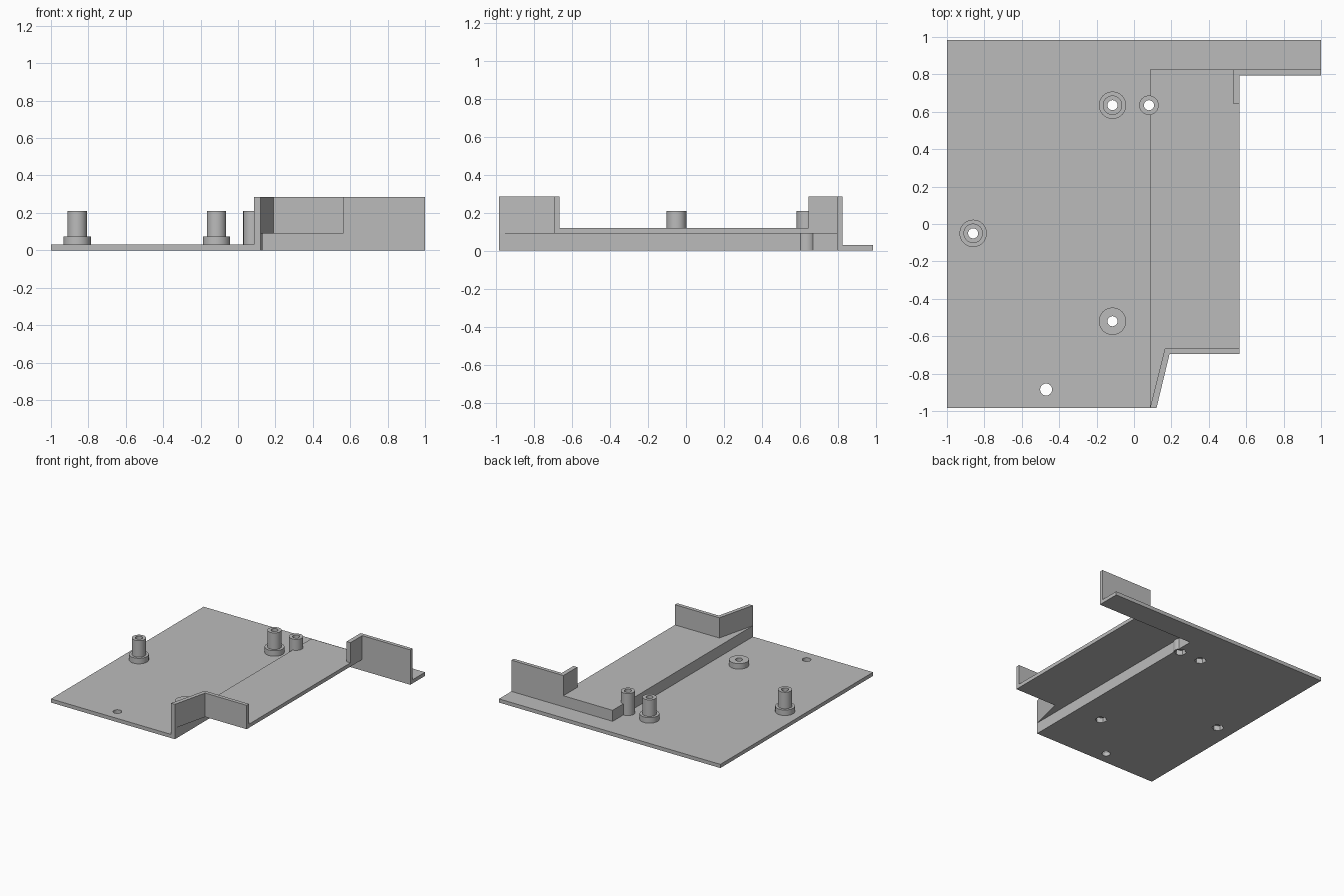
import bpy, bmesh
from math import radians

cube = bpy.data.objects.get("Cube")
if cube:
    bpy.data.objects.remove(cube, do_unlink=True)

grey = bpy.data.materials.new("plain grey")
grey.use_nodes = True
colour = (0.5, 0.5, 0.5, 1)
grey.diffuse_color = colour
grey.node_tree.nodes["Principled BSDF"].inputs["Base Color"].default_value = colour


def prism(name, outline, z0, z1):
    """Extrude a plan outline from z0 up to z1."""
    bm = bmesh.new()
    face = bm.faces.new([bm.verts.new((x, y, z0)) for x, y in outline])
    top = bmesh.ops.extrude_face_region(bm, geom=[face])
    verts = [v for v in top["geom"] if isinstance(v, bmesh.types.BMVert)]
    bmesh.ops.translate(bm, verts=verts, vec=(0, 0, z1 - z0))
    bmesh.ops.recalc_face_normals(bm, faces=bm.faces)
    mesh = bpy.data.meshes.new(name)
    bm.to_mesh(mesh)
    bm.free()
    mesh.materials.append(grey)
    obj = bpy.data.objects.new(name, mesh)
    bpy.context.collection.objects.link(obj)
    return obj


def cylinder(name, x, y, r, z0, z1, sides=40):
    bpy.ops.mesh.primitive_cylinder_add(vertices=sides, radius=r, depth=z1 - z0,
                                        location=(x, y, (z0 + z1) / 2))
    obj = bpy.context.object
    obj.name = name
    obj.data.materials.append(grey)
    return obj


FLOOR, UNDER, DECK, POST, RIM = 0.03, 0.09, 0.12, 0.21, 0.285
BACK, FRONT = 0.985, -0.985

# Base plate with the long back tongue
plate = prism("base_plate", [(-1, FRONT), (0.12, FRONT), (0.12, 0.795),
                             (1, 0.795), (1, BACK), (-1, BACK)], 0, FLOOR)
# Riser carrying the raised deck, with the lower back wall
riser = prism("riser_wall", [(0.085, FRONT), (0.12, FRONT), (0.12, 0.795),
                             (1, 0.795), (1, 0.825), (0.085, 0.825)], FLOOR, UNDER)
# Raised deck
deck = prism("raised_deck", [(0.085, FRONT), (0.12, FRONT), (0.19, -0.695),
                             (0.565, -0.695), (0.565, 0.795), (1, 0.795),
                             (1, 0.825), (0.085, 0.825)], UNDER, DECK)
# Tall walls on the deck
prism("front_wall", [(0.085, FRONT), (0.12, FRONT), (0.19, -0.695),
                     (0.565, -0.695), (0.565, -0.665), (0.165, -0.665)], DECK, RIM)
prism("back_wall", [(0.53, 0.645), (0.565, 0.645), (0.565, 0.795),
                    (1, 0.795), (1, 0.825), (0.53, 0.825)], DECK, RIM)

# Screw bosses: collar, post or both, at each mounting point
mounts = [("back", -0.115, 0.635, True, True), ("right", -0.86, -0.05, True, True),
          ("front", -0.115, -0.52, True, False), ("deck", 0.08, 0.635, False, True)]
round_parts, cutters = [], []
for name, x, y, collar, post in mounts:
    if collar:
        round_parts.append(cylinder(name + "_collar", x, y, 0.073, FLOOR, 0.075))
    if post:
        foot = 0.075 if collar else 0.0
        round_parts.append(cylinder(name + "_post", x, y, 0.052, foot, POST))
    cutters.append(cylinder("screw_hole", x, y, 0.027, -0.1, 0.4, 24))
    cutters.append(cylinder("nut_pocket", x, y, 0.045, -0.1, 0.04, 6))
cutters.append(cylinder("plain_hole", -0.47, -0.885, 0.032, -0.1, 0.4, 24))

# Drill the holes
drilled = [plate, riser, deck] + round_parts
for obj in drilled:
    for cutter in cutters:
        mod = obj.modifiers.new("hole", 'BOOLEAN')
        mod.operation = 'DIFFERENCE'
        mod.solver = 'EXACT'
        mod.object = cutter
bpy.context.view_layer.update()
graph = bpy.context.evaluated_depsgraph_get()
results = [bpy.data.meshes.new_from_object(o.evaluated_get(graph)) for o in drilled]
for obj, mesh in zip(drilled, results):
    obj.modifiers.clear()
    obj.data = mesh
for cutter in cutters:
    bpy.data.objects.remove(cutter, do_unlink=True)

# Smooth the round parts and hole walls
bpy.ops.object.select_all(action='DESELECT')
for obj in drilled:
    obj.select_set(True)
bpy.context.view_layer.objects.active = plate
bpy.ops.object.shade_smooth_by_angle(angle=radians(30))
